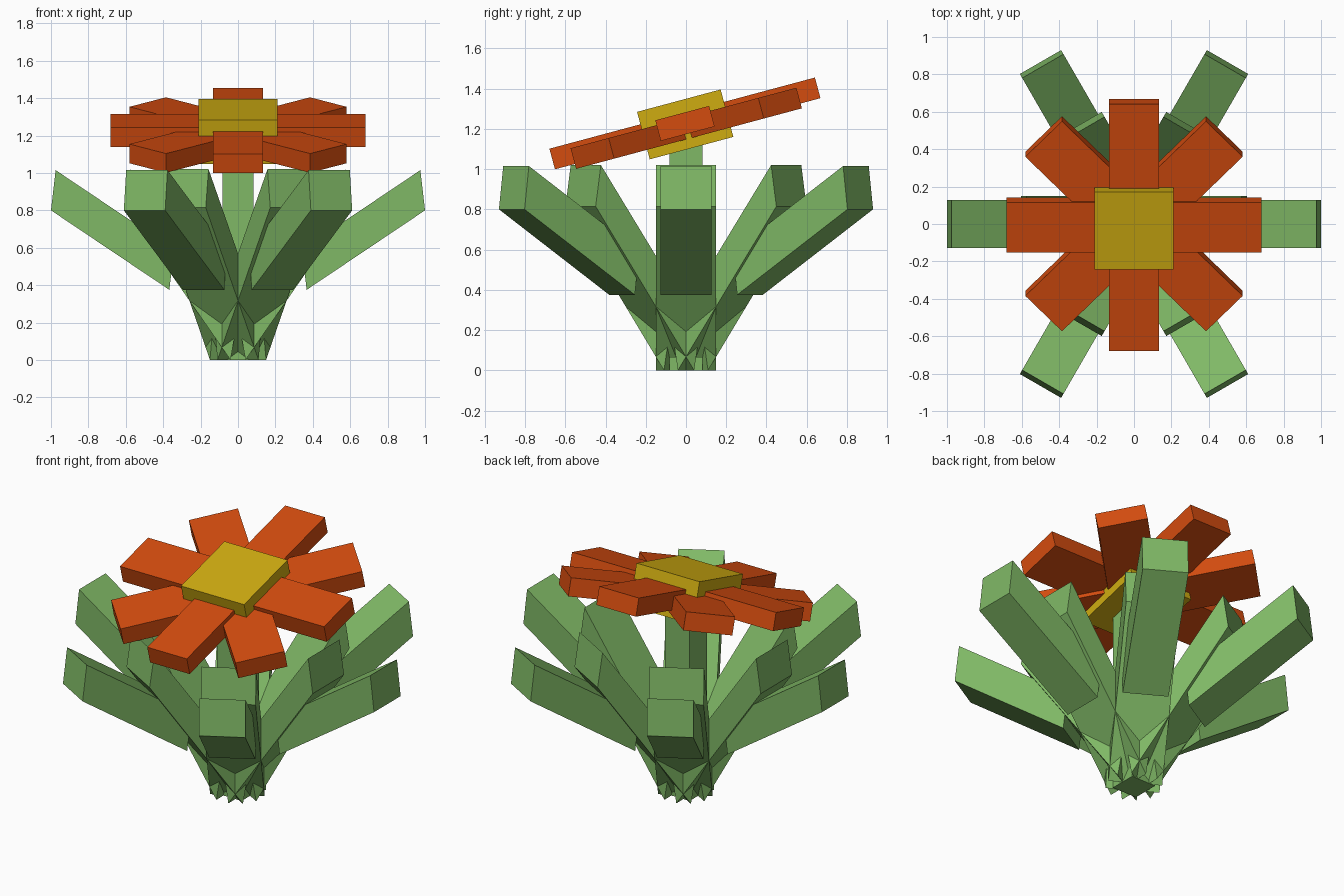
import bpy, math
from mathutils import Matrix, Vector

if "Cube" in bpy.data.objects:
    bpy.data.objects.remove(bpy.data.objects["Cube"])


def srgb(r, g, b):
    lin = [(c / 255 / 12.92) if c < 10 else ((c / 255 + 0.055) / 1.055) ** 2.4 for c in (r, g, b)]
    return (*lin, 1.0)


def material(name, rgb):
    m = bpy.data.materials.new(name)
    m.diffuse_color = srgb(*rgb)
    m.use_nodes = True
    m.node_tree.nodes["Principled BSDF"].inputs["Base Color"].default_value = m.diffuse_color
    return m


GREEN = material("leaf green", (128, 185, 102))
ORANGE = material("petal orange", (212, 76, 15))
YELLOW = material("centre yellow", (207, 172, 17))


def prism(name, profile, width, mat, matrix):
    """Extrude a four-point x-z profile across y, then place it."""
    h = width / 2
    verts = [(x, s * h, z) for s in (-1, 1) for x, z in profile]
    faces = [(0, 1, 2, 3), (7, 6, 5, 4)]
    faces += [(i + 4, (i + 1) % 4 + 4, (i + 1) % 4, i) for i in range(4)]
    me = bpy.data.meshes.new(name)
    me.from_pydata([matrix @ Vector(v) for v in verts], [], faces)
    me.materials.append(mat)
    ob = bpy.data.objects.new(name, me)
    bpy.context.collection.objects.link(ob)
    return ob


def rect(x0, x1, z0, z1):
    return [(x0, z0), (x1, z0), (x1, z1), (x0, z1)]


# Stem
prism("stem", rect(-0.082, 0.082, 0.0, 1.2), 0.164, GREEN, Matrix())

# Six leaves, each a steep inner blade and a flatter outer blade
inner = [(0.04, 0.0), (0.605, 0.815), (0.575, 1.02), (0.005, 0.205)]
outer = [(0.367, 0.375), (1.0, 0.8), (0.975, 1.015), (0.342, 0.59)]
for i in range(6):
    turn = Matrix.Rotation(math.radians(60 * i), 4, "Z")
    prism(f"inner_leaf_{i + 1}", inner, 0.30, GREEN, turn)
    prism(f"outer_leaf_{i + 1}", outer, 0.255, GREEN, turn)

# Flower head, tilted towards the front
head = Matrix.Translation((0, -0.004, 1.222)) @ Matrix.Rotation(math.radians(15), 4, "X")
prism("flower_centre", rect(-0.211, 0.211, -0.122, 0.122), 0.43, YELLOW, head)

# Four crossed bars give eight petals; diagonal bars sit slightly lower
for i in range(4):
    lift = -0.02 if i % 2 else 0.005
    width = 0.265 if i == 2 else 0.277
    place = head @ Matrix.Translation((0, 0, lift)) @ Matrix.Rotation(math.radians(45 * i), 4, "Z")
    prism(f"petal_pair_{i + 1}", rect(-0.683, 0.683, -0.053, 0.053), width, ORANGE, place)
